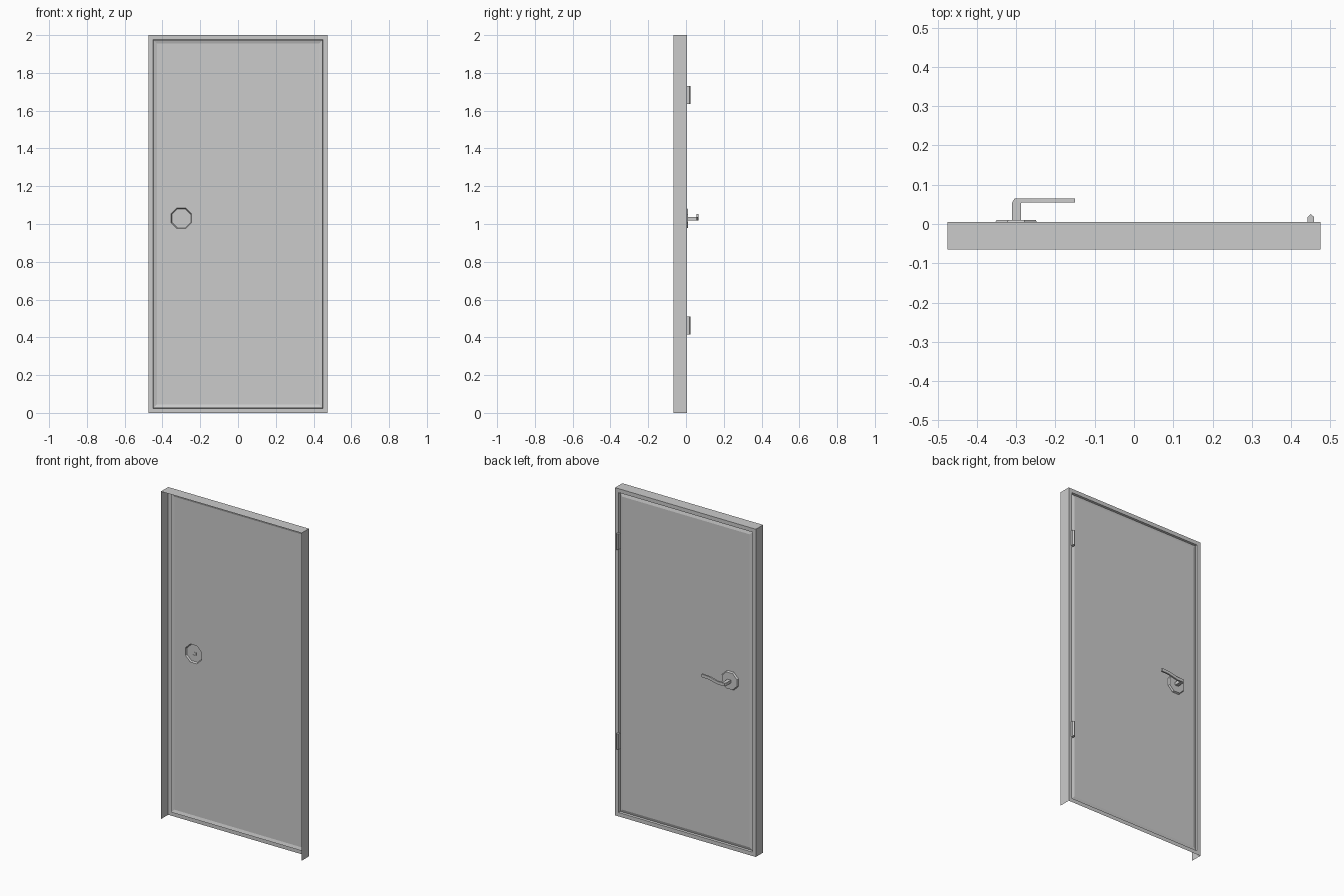
import bpy, bmesh, math

if "Cube" in bpy.data.objects:
    bpy.data.objects.remove(bpy.data.objects["Cube"])


def finish(name, bm):
    me = bpy.data.meshes.new(name)
    bm.to_mesh(me)
    bm.free()
    ob = bpy.data.objects.new(name, me)
    bpy.context.collection.objects.link(ob)
    return ob


def rect(bm, inset, y):
    # Clockwise as seen from the front, so that faces point to +y
    x, z0, z1 = 0.475 - inset, inset, 2 - inset
    return [bm.verts.new(p) for p in ((-x, y, z0), (-x, y, z1), (x, y, z1), (x, y, z0))]


def octagon(bm, flat, y):
    r = flat / 2 / math.cos(math.pi / 8)
    return [bm.verts.new((-0.30 + r * math.cos(math.radians(22.5 - 45 * i)), y,
                          1.03 + r * math.sin(math.radians(22.5 - 45 * i)))) for i in range(8)]


def bridge(bm, a, b, skip_last=False):
    n = len(a)
    for i in range(n - skip_last):
        j = (i + 1) % n
        bm.faces.new((a[i], a[j], b[j], b[i]))


# Frame: three thin walls (open front and bottom), lip around the back
bm = bmesh.new()
front, back, lip = rect(bm, 0, -0.065), rect(bm, 0, 0.005), rect(bm, 0.024, 0.005)
bridge(bm, front, back, True)
bridge(bm, back, lip)
finish("door_frame", bm)

# Door panel: groove, sloped border, flat sheet with a hole behind the rose
bm = bmesh.new()
loops = [rect(bm, i, y) for i, y in ((0.024, 0.005), (0.027, -0.006), (0.045, 0.0))]
for a, b in zip(loops, loops[1:]):
    bridge(bm, a, b)
edges = []
for loop in (loops[-1], octagon(bm, 0.11, 0.0)):
    for a, b in zip(loop, loop[1:] + loop[:1]):
        edges.append(bm.edges.get((a, b)) or bm.edges.new((a, b)))
filled = bmesh.ops.triangle_fill(bm, edges=edges, use_beauty=True, use_dissolve=False)
bm.normal_update()
for f in filled["geom"]:
    if isinstance(f, bmesh.types.BMFace) and f.normal.y < 0:
        f.normal_flip()
finish("door_panel", bm)

# Handle rose: raised octagonal plate
bm = bmesh.new()
base, top = octagon(bm, 0.11, 0.0), octagon(bm, 0.10, 0.01)
bridge(bm, base, top)
bm.faces.new(top)
finish("handle_rose", bm)

# Lever: stem, bend and gently rising grip (outer x,y, inner x,y, z)
sections = [(-0.31, 0.008, -0.288, 0.008, 1.028), (-0.31, 0.055, -0.288, 0.052, 1.028),
            (-0.304, 0.065, -0.286, 0.055, 1.028), (-0.26, 0.065, -0.26, 0.055, 1.027),
            (-0.235, 0.065, -0.235, 0.055, 1.033), (-0.20, 0.065, -0.20, 0.055, 1.041),
            (-0.15, 0.065, -0.15, 0.055, 1.043)]
bm = bmesh.new()
rings = []
for ox, oy, ix, iy, z in sections:
    rings.append([bm.verts.new(p) for p in ((ox, oy, z - 0.009), (ox, oy, z + 0.009),
                                            (ix, iy, z + 0.009), (ix, iy, z - 0.009))])
for a, b in zip(rings, rings[1:]):
    bridge(bm, a, b)
bm.faces.new(rings[-1])
bmesh.ops.recalc_face_normals(bm, faces=bm.faces)
finish("handle_lever", bm)

# Hinges: pointed knuckles, open towards the panel
profile = [(0.442, 0.0), (0.442, 0.018), (0.45, 0.025), (0.458, 0.018), (0.458, 0.0)]
for name, z0 in (("lower_hinge", 0.415), ("upper_hinge", 1.635)):
    bm = bmesh.new()
    low, high = [[bm.verts.new((x, y, z)) for x, y in profile] for z in (z0, z0 + 0.095)]
    bridge(bm, low, high, True)
    bm.faces.new(low)
    bm.faces.new(high)
    bmesh.ops.recalc_face_normals(bm, faces=bm.faces)
    finish(name, bm)
